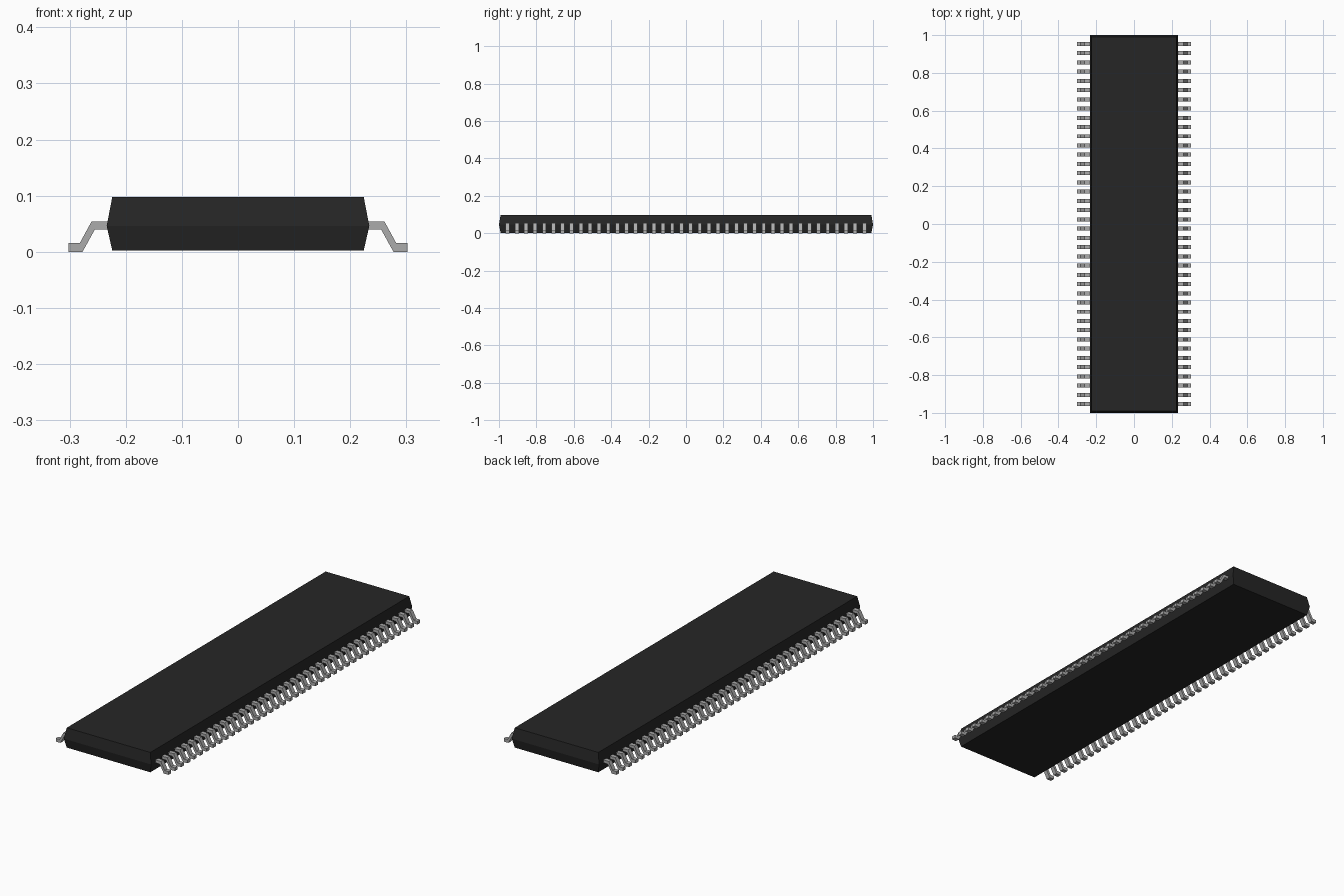
import bpy
import bmesh

cube = bpy.data.objects.get("Cube")
if cube:
    bpy.data.objects.remove(cube, do_unlink=True)


def material(name, rgb, roughness, metallic=0.0):
    mat = bpy.data.materials.new(name)
    mat.diffuse_color = (*rgb, 1)
    mat.use_nodes = True
    bsdf = mat.node_tree.nodes["Principled BSDF"]
    bsdf.inputs["Base Color"].default_value = (*rgb, 1)
    bsdf.inputs["Roughness"].default_value = roughness
    bsdf.inputs["Metallic"].default_value = metallic
    return mat


def finish(bm, name, mat):
    bmesh.ops.recalc_face_normals(bm, faces=bm.faces)
    mesh = bpy.data.meshes.new(name)
    bm.to_mesh(mesh)
    bm.free()
    mesh.materials.append(mat)
    obj = bpy.data.objects.new(name, mesh)
    bpy.context.collection.objects.link(obj)
    return obj


def bridge(bm, rings):
    """Join matching rings of vertices and cap both ends."""
    n = len(rings[0])
    for low, high in zip(rings, rings[1:]):
        for i in range(n):
            j = (i + 1) % n
            bm.faces.new((low[i], low[j], high[j], high[i]))
    bm.faces.new(rings[0])
    bm.faces.new(rings[-1])


black = material("black_plastic", (0.019, 0.019, 0.019), 0.7)
metal = material("grey_metal", (0.41, 0.41, 0.41), 0.5)

# Package body: bottom, widest waist and top rectangles as (half x, half y, z)
bm = bmesh.new()
sections = [(0.224, 0.991, 0.002), (0.234, 1.0, 0.046), (0.224, 0.991, 0.098)]
corners = [(-1, -1), (1, -1), (1, 1), (-1, 1)]
bridge(bm, [[bm.verts.new((sx * hx, sy * hy, z)) for sx, sy in corners]
            for hx, hy, z in sections])
finish(bm, "package_body", black)

# Gull-wing pin outline (x, z), starting inside the body
PIN = [(0.222, 0.054), (0.261, 0.054), (0.282, 0.0155), (0.302, 0.0155),
       (0.302, 0.0), (0.277, 0.0), (0.255, 0.04), (0.222, 0.04)]
PIN_COUNT = 40
PITCH = 0.0489
PIN_WIDTH = 0.021

# One row of evenly spaced pins per long side
for name, side in (("left_pins", 1), ("right_pins", -1)):
    bm = bmesh.new()
    for k in range(PIN_COUNT):
        y = (k - (PIN_COUNT - 1) / 2) * PITCH
        bridge(bm, [[bm.verts.new((side * x, y + dy, z)) for x, z in PIN]
                    for dy in (-PIN_WIDTH / 2, PIN_WIDTH / 2)])
    finish(bm, name, metal)
